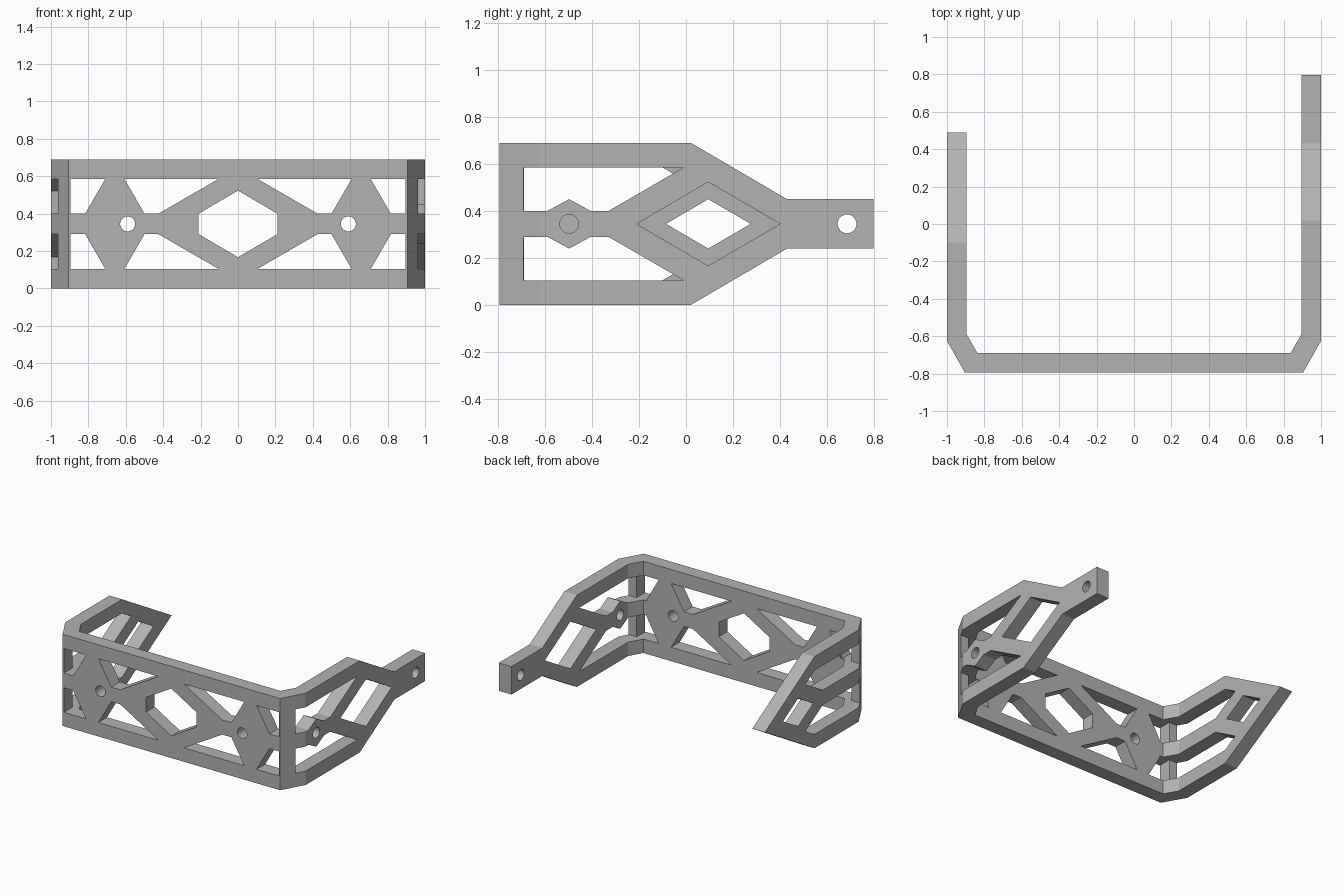
import bpy, bmesh, math

if "Cube" in bpy.data.objects:
    bpy.data.objects.remove(bpy.data.objects["Cube"], do_unlink=True)

MID = 0.345          # half of the band height
TOP = 2 * MID

grey = bpy.data.materials.new("plain_grey")
grey.use_nodes = True
grey.diffuse_color = (0.45, 0.45, 0.45, 1)
grey.node_tree.nodes["Principled BSDF"].inputs["Base Color"].default_value = (0.45, 0.45, 0.45, 1)


def prism(bm, points, axis, lo, hi):
    """Extrude a 2D outline along an axis: x takes (y, z), y takes (x, z), z takes (x, y)."""
    def place(p, d):
        return {"x": (d, *p), "y": (p[0], d, p[1]), "z": (*p, d)}[axis]
    a = [bm.verts.new(place(p, lo)) for p in points]
    b = [bm.verts.new(place(p, hi)) for p in points]
    bm.faces.new(a)
    bm.faces.new(b[::-1])
    n = len(points)
    for i in range(n):
        j = (i + 1) % n
        bm.faces.new((a[j], a[i], b[i], b[j]))


def circle(u, v, r, n=32):
    return [(u + r * math.cos(math.tau * i / n), v + r * math.sin(math.tau * i / n)) for i in range(n)]


def diamond(u, w, h):
    return [(u - w, MID), (u, MID - h), (u + w, MID), (u, MID + h)]


def flip_z(points):
    return [(u, TOP - v) for u, v in points]


def flip_u(points):
    return [(-u, v) for u, v in points]


def make(name, prisms):
    bm = bmesh.new()
    for p in prisms:
        prism(bm, *p)
    bmesh.ops.recalc_face_normals(bm, faces=bm.faces[:])
    mesh = bpy.data.meshes.new(name)
    bm.to_mesh(mesh)
    bm.free()
    mesh.materials.append(grey)
    obj = bpy.data.objects.new(name, mesh)
    bpy.context.collection.objects.link(obj)
    return obj


# Folded band seen in plan: front plate, bevelled corners, one long and one short arm
plan = [(-1, 0.493), (-1, -0.625), (-0.905, -0.793), (0.905, -0.793), (1, -0.625), (1, 0.797),
        (0.895, 0.797), (0.895, -0.59), (0.837, -0.69), (-0.837, -0.69), (-0.895, -0.59), (-0.895, 0.493)]
bracket = make("folded_bracket", [(plan, "z", 0, TOP)])

# Front plate openings
corner_window = [(-0.895, 0.585), (-0.71, 0.585), (-0.817, 0.4), (-0.895, 0.4)]
wide_window = [(-0.607, 0.585), (-0.105, 0.585), (-0.425, 0.4), (-0.5, 0.4)]
hexagon = [(0, 0.523), (-0.21, 0.4), (-0.21, 0.29), (0, 0.167), (0.21, 0.29), (0.21, 0.4)]
front = [hexagon]
for shape in (corner_window, wide_window):
    for half in (shape, flip_z(shape)):
        front += [half, flip_u(half)]
front += [circle(s * 0.59, MID, 0.04) for s in (-1, 1)]
front_cutter = make("front_cutter", [(p, "y", -0.9, -0.58) for p in front])

# Long arm: bumped centre bar, large diamond, stepped tab with a pin hole
long_window = [(-0.692, 0.4), (-0.59, 0.4), (-0.497, 0.45), (-0.405, 0.4), (-0.33, 0.4),
               (-0.01, 0.585), (-0.692, 0.585)]
long_trim = [(-0.168, 0.8), (0.43, 0.45), (0.9, 0.45), (0.9, 0.8)]
long_arm = [long_window, flip_z(long_window), long_trim, flip_z(long_trim),
            diamond(0.095, 0.305, 0.178), circle(0.685, MID, 0.04), circle(-0.497, MID, 0.04)]

# Short arm: plain centre bar, small diamond, pointed end
short_window = [(-0.692, 0.4), (-0.2, 0.4), (0.008, 0.522), (-0.1, 0.585), (-0.692, 0.585)]
short_trim = [(-0.288, 0.8), (0.49, MID), (-0.288, -0.11), (0.9, -0.11), (0.9, 0.8)]
short_arm = [short_window, flip_z(short_window), short_trim, diamond(0.095, 0.18, 0.105)]

arm_cutter = make("arm_cutter", [(p, "x", 0.8, 1.1) for p in long_arm]
                  + [(p, "x", -1.1, -0.8) for p in short_arm])

# Cut the openings and keep the finished mesh
for cutter in (front_cutter, arm_cutter):
    cutter.hide_render = True
    mod = bracket.modifiers.new(cutter.name, "BOOLEAN")
    mod.operation = "DIFFERENCE"
    mod.solver = "EXACT"
    mod.object = cutter
finished = bpy.data.meshes.new_from_object(bracket.evaluated_get(bpy.context.evaluated_depsgraph_get()))
bracket.modifiers.clear()
bracket.data = finished
for cutter in (front_cutter, arm_cutter):
    bpy.data.objects.remove(cutter, do_unlink=True)

# Smooth the round holes only
bpy.context.view_layer.objects.active = bracket
bracket.select_set(True)
bpy.ops.object.shade_smooth_by_angle(angle=math.radians(20))
